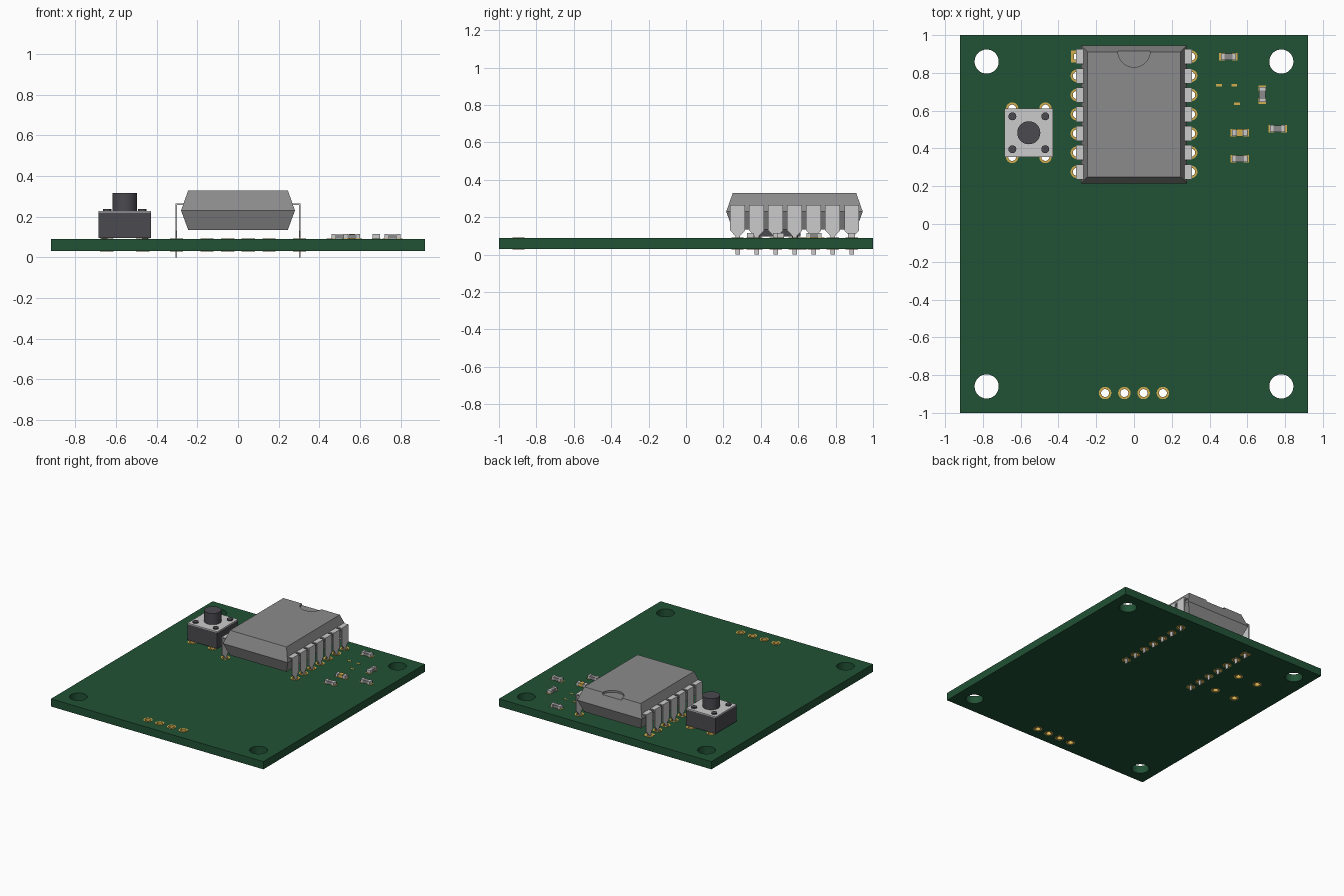
import bpy, bmesh, math
from mathutils import Matrix

cube = bpy.data.objects.get("Cube")
if cube:
    bpy.data.objects.remove(cube)


def material(name, r, g, b):
    m = bpy.data.materials.new(name)
    m.use_nodes = True
    m.diffuse_color = (r, g, b, 1)
    m.node_tree.nodes["Principled BSDF"].inputs["Base Color"].default_value = (r, g, b, 1)
    return m


GREEN = material("board green", 0.015, 0.085, 0.036)
GREY = material("chip grey", 0.26, 0.26, 0.26)
METAL = material("pale metal", 0.6, 0.6, 0.6)
DARK = material("dark plastic", 0.07, 0.07, 0.08)
GOLD = material("gold plating", 0.65, 0.42, 0.08)


def finish(bm, name, mat, smooth=False):
    bmesh.ops.recalc_face_normals(bm, faces=bm.faces)
    mesh = bpy.data.meshes.new(name)
    bm.to_mesh(mesh)
    bm.free()
    mesh.materials.append(mat)
    ob = bpy.data.objects.new(name, mesh)
    bpy.context.collection.objects.link(ob)
    if smooth:
        bpy.ops.object.select_all(action='DESELECT')
        ob.select_set(True)
        bpy.context.view_layer.objects.active = ob
        bpy.ops.object.shade_smooth_by_angle(angle=math.radians(35))
    return ob


def add_box(bm, x, y, z0, z1, w, d):
    mat = Matrix.Translation((x, y, (z0 + z1) / 2)) @ Matrix.Diagonal((w, d, z1 - z0, 1))
    bmesh.ops.create_cube(bm, size=1, matrix=mat)


def add_cylinder(bm, x, y, z0, z1, r, segs=32):
    bmesh.ops.create_cone(bm, cap_ends=True, segments=segs, radius1=r, radius2=r,
                          depth=z1 - z0, matrix=Matrix.Translation((x, y, (z0 + z1) / 2)))


def add_ring(bm, x, y, z0, z1, inner, outer, segs=20):
    # Square-section tube lining a drilled hole
    profile = [(inner, z0), (outer, z0), (outer, z1), (inner, z1)]
    rows = []
    for i in range(segs):
        a = math.tau * (i + 0.5) / segs
        rows.append([bm.verts.new((x + r * math.cos(a), y + r * math.sin(a), z))
                     for r, z in profile])
    for i in range(segs):
        a, b = rows[i], rows[(i + 1) % segs]
        for j in range(4):
            k = (j + 1) % 4
            bm.faces.new((a[j], b[j], b[k], a[k]))


def cut(ob, cutter):
    mod = ob.modifiers.new("cut", 'BOOLEAN')
    mod.object = cutter
    mod.operation = 'DIFFERENCE'
    mod.solver = 'EXACT'
    bpy.context.view_layer.objects.active = ob
    bpy.ops.object.modifier_apply(modifier=mod.name)
    bpy.data.objects.remove(cutter)


BOTTOM, TOP = 0.03, 0.09
PIN_X = 0.303
pin_ys = [0.276 + 0.1017 * i for i in range(7)]
BX, BY = -0.557, 0.483

# Plated hole positions
header_holes = [(-0.153 + 0.102 * i, -0.895) for i in range(4)]
pin_holes = [(s * PIN_X, y) for s in (-1, 1) for y in pin_ys]
button_holes = [(BX + sx * 0.088, BY + sy * 0.128) for sx in (-1, 1) for sy in (-1, 1)]
plated = header_holes + pin_holes + button_holes

# Circuit board with mounting holes and drilled holes
bm = bmesh.new()
add_box(bm, 0, 0, BOTTOM, TOP, 1.84, 2)
board = finish(bm, "circuit_board", GREEN)
bm = bmesh.new()
for sx in (-1, 1):
    for sy in (-1, 1):
        add_cylinder(bm, sx * 0.78, sy * 0.86, 0, 0.2, 0.064)
for x, y in plated:
    add_cylinder(bm, x, y, 0, 0.2, 0.026, 20)
cut(board, finish(bm, "hole_cutter", GREEN))

# Gold linings of the drilled holes, with a square pad at the first chip pin
bm = bmesh.new()
for x, y in plated:
    first = x < -0.2 and x > -0.4 and y > 0.85
    add_ring(bm, x, y, BOTTOM - 0.001, TOP + 0.002, 0.021, 0.044 if first else 0.033,
             4 if first else 20)
finish(bm, "hole_linings", GOLD)

# Chip body: two tapered halves meeting at the widest line
bm = bmesh.new()
layers = []
for z, inset in ((0.135, 0.035), (0.23, 0), (0.33, 0.035)):
    hx, hy = 0.28 - inset, 0.365 - inset
    layers.append([bm.verts.new((sx * hx, 0.58 + sy * hy, z))
                   for sx, sy in ((-1, -1), (1, -1), (1, 1), (-1, 1))])
for low, high in zip(layers, layers[1:]):
    for i in range(4):
        j = (i + 1) % 4
        bm.faces.new((low[i], low[j], high[j], high[i]))
bm.faces.new(layers[0])
bm.faces.new(layers[-1])
chip = finish(bm, "chip_body", GREY)
bm = bmesh.new()
add_cylinder(bm, 0, 0.915, 0.315, 0.4, 0.085)
cut(chip, finish(bm, "notch_cutter", GREY))

# Chip pins: shoulder plus a blade tapering to a narrow tip
half = [(0.04, 0.265), (0.04, 0.13), (0.0125, 0.1), (0.0125, 0)]
outline = half + [(-y, z) for y, z in reversed(half)]
bm = bmesh.new()
for side in (-1, 1):
    for yc in pin_ys:
        add_box(bm, side * 0.283, yc, 0.257, 0.265, 0.04, 0.08)
        face = bm.faces.new([bm.verts.new((side * PIN_X - 0.004, yc + y, z)) for y, z in outline])
        moved = bmesh.ops.extrude_face_region(bm, geom=[face])["geom"]
        bmesh.ops.translate(bm, vec=(0.008, 0, 0),
                            verts=[v for v in moved if isinstance(v, bmesh.types.BMVert)])
finish(bm, "chip_pins", METAL)

# Push button: case, metal cover, rivets and plunger
bm = bmesh.new()
add_box(bm, BX, BY, 0.096, 0.22, 0.256, 0.256)
finish(bm, "button_case", DARK)
bm = bmesh.new()
add_box(bm, BX, BY, 0.22, 0.229, 0.258, 0.258)
finish(bm, "button_cover", METAL)
bm = bmesh.new()
add_cylinder(bm, BX, BY, 0.225, 0.317, 0.061)
finish(bm, "button_plunger", DARK, True)
bm = bmesh.new()
for sx in (-1, 1):
    for sy in (-1, 1):
        add_cylinder(bm, BX + sx * 0.087, BY + sy * 0.087, 0.225, 0.238, 0.021, 20)
        add_box(bm, BX + sx * 0.1, BY + sy * 0.1, TOP, 0.097, 0.03, 0.03)
finish(bm, "button_rivets_and_feet", DARK, True)

# Small surface-mounted parts: grey body, metal end caps, gold pads
bodies, caps, pads = bmesh.new(), bmesh.new(), bmesh.new()
for x, y, upright in ((0.5, 0.885, False), (0.68, 0.685, True), (0.76, 0.505, False),
                      (0.56, 0.483, False), (0.56, 0.345, False)):
    def part(bm, along, z0, z1, length, width):
        if upright:
            add_box(bm, x, y + along, z0, z1, width, length)
        else:
            add_box(bm, x + along, y, z0, z1, length, width)
    part(bodies, 0, TOP + 0.002, 0.113, 0.045, 0.034)
    for s in (-1, 1):
        part(caps, s * 0.031, TOP + 0.001, 0.115, 0.018, 0.036)
        part(pads, s * 0.034, TOP - 0.001, TOP + 0.002, 0.03, 0.04)
# Bare pads of the unfitted part
for x, y in ((0.45, 0.735), (0.53, 0.735), (0.545, 0.637)):
    add_box(pads, x, y, TOP - 0.001, TOP + 0.002, 0.03, 0.012)
add_box(pads, 0.56, 0.483, TOP - 0.001, 0.116, 0.03, 0.038)
finish(bodies, "small_part_bodies", GREY)
finish(caps, "small_part_caps", METAL)
finish(pads, "solder_pads", GOLD)
